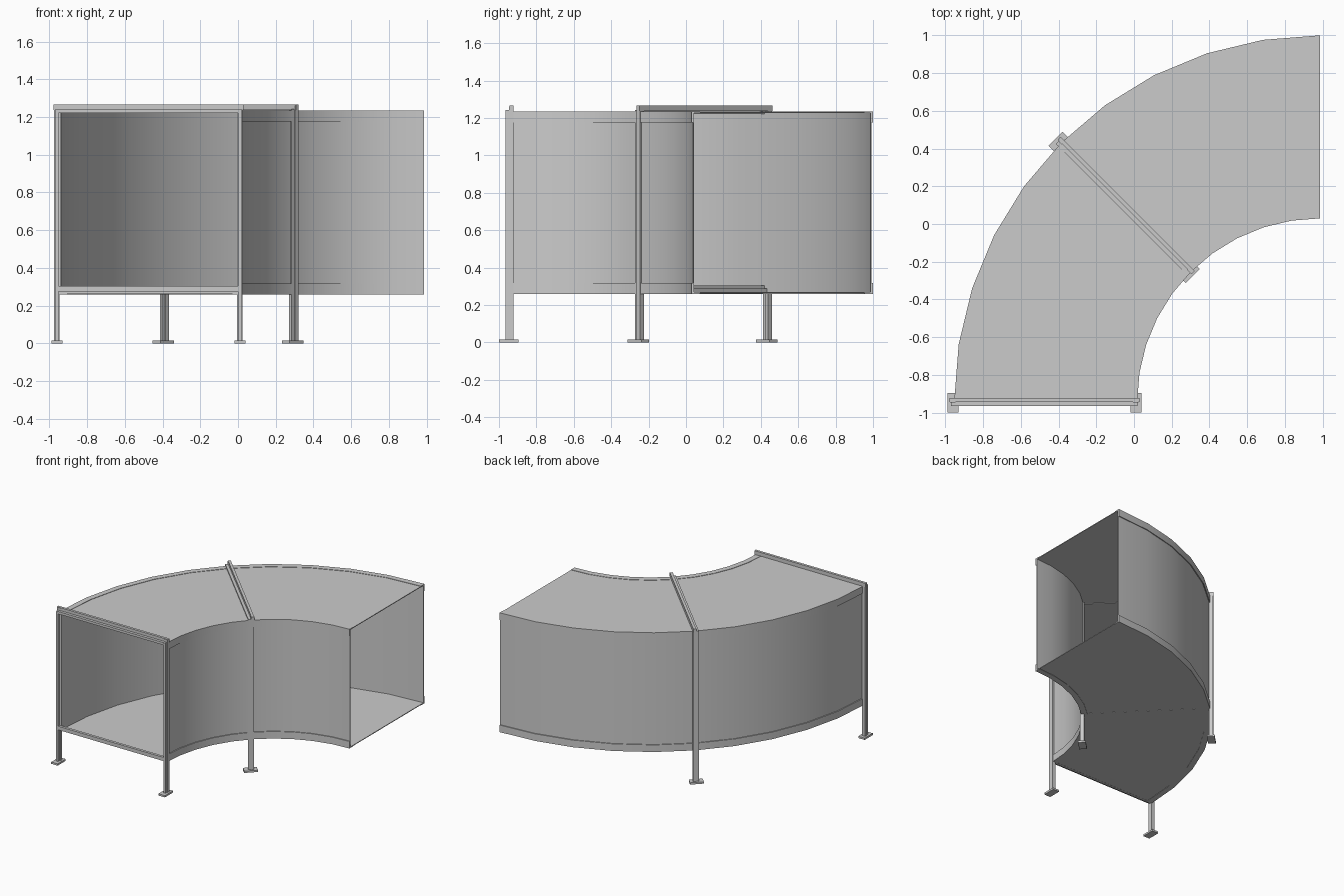
import bpy, bmesh, math
from mathutils import Matrix, Vector

if "Cube" in bpy.data.objects:
    bpy.data.objects.remove(bpy.data.objects["Cube"])

CX, CY = 0.987, -0.94        # centre of the bend
R_OUT, R_IN = 1.94, 0.97     # outer faces of the edge rails
Z0, Z1 = 0.26, 1.235         # bottom and top of the duct
LEG, T = 0.046, 0.007        # edge rail leg and sheet thickness
SEGS = 10


def finish(name, bm):
    bmesh.ops.recalc_face_normals(bm, faces=bm.faces)
    me = bpy.data.meshes.new(name)
    bm.to_mesh(me)
    bm.free()
    ob = bpy.data.objects.new(name, me)
    bpy.context.collection.objects.link(ob)
    bpy.context.view_layer.objects.active = ob
    ob.select_set(True)
    bpy.ops.object.shade_smooth_by_angle(angle=math.radians(25))
    ob.select_set(False)
    return ob


def sweep(name, profile):
    """Sweep a closed (radius, z) profile around the quarter bend."""
    bm = bmesh.new()
    rings = []
    for i in range(SEGS + 1):
        a = math.radians(90 + 90 * i / SEGS)
        rings.append([bm.verts.new((CX + r * math.cos(a), CY + r * math.sin(a), z))
                      for r, z in profile])
    n = len(profile)
    for a, b in zip(rings, rings[1:]):
        for k in range(n):
            bm.faces.new((a[k], a[(k + 1) % n], b[(k + 1) % n], b[k]))
    bm.faces.new(rings[0])
    bm.faces.new(rings[-1])
    return finish(name, bm)


def rect(r0, r1, z0, z1):
    return [(r0, z0), (r1, z0), (r1, z1), (r0, z1)]


# duct sheets
sweep("outer_wall", rect(R_OUT - 2 * T, R_OUT - T, Z0 + T, Z1 - T))
sweep("inner_wall", rect(R_IN + T, R_IN + 2 * T, Z0 + T, Z1 - T))
sweep("floor_sheet", rect(R_IN + T, R_OUT - T, Z0 + 0.003, Z0 + T + 0.002))
sweep("roof_sheet", rect(R_IN + T, R_OUT - T, Z1 - T - 0.002, Z1 - 0.003))

# angle rails along the four long corners
for side, r, s in (("outer", R_OUT, -1), ("inner", R_IN, 1)):
    for level, z, d in (("top", Z1, -1), ("bottom", Z0, 1)):
        sweep(f"{side}_{level}_rail",
              [(r, z), (r + s * LEG, z), (r + s * LEG, z + d * T * 0.6),
               (r + s * T, z + d * T * 0.6), (r + s * T, z + d * 0.058),
               (r, z + d * 0.058)])


def box(bm, x0, x1, y0, y1, z0, z1):
    m = Matrix.Translation(((x0 + x1) / 2, (y0 + y1) / 2, (z0 + z1) / 2)) \
        @ Matrix.Diagonal((x1 - x0, y1 - y0, z1 - z0, 1))
    bmesh.ops.create_cube(bm, size=1, matrix=m)


# support frames: local x is minus the radius, local -y faces the entrance
for label, turn in (("front", 0), ("middle", -45)):
    place = Matrix.Translation(Vector((CX, CY, 0))) @ \
        Matrix.Rotation(math.radians(turn), 4, 'Z')
    parts = {}
    for side, x in (("outer", -1.947), ("inner", -0.977)):
        bm = bmesh.new()
        box(bm, x - 0.015, x + 0.015, -0.006, 0.018, 0.012, 1.262)
        box(bm, x - 0.009, x + 0.009, -0.026, -0.006, 0.012, 1.238)
        parts[f"{label}_{side}_post"] = bm
        bm = bmesh.new()
        box(bm, x - 0.029, x + 0.029, -0.060, 0.044, 0, 0.015)
        parts[f"{label}_{side}_foot"] = bm
    bm = bmesh.new()
    box(bm, -1.965, -0.959, -0.003, 0.018, 1.236, 1.266)
    box(bm, -1.955, -0.969, -0.025, -0.003, 1.222, 1.242)
    parts[f"{label}_top_beam"] = bm
    bm = bmesh.new()
    box(bm, -1.955, -0.969, -0.003, 0.018, 0.262, 0.288)
    box(bm, -1.955, -0.969, -0.025, -0.003, 0.274, 0.304)
    parts[f"{label}_bottom_beam"] = bm
    for name, bm in parts.items():
        finish(name, bm).matrix_world = place
